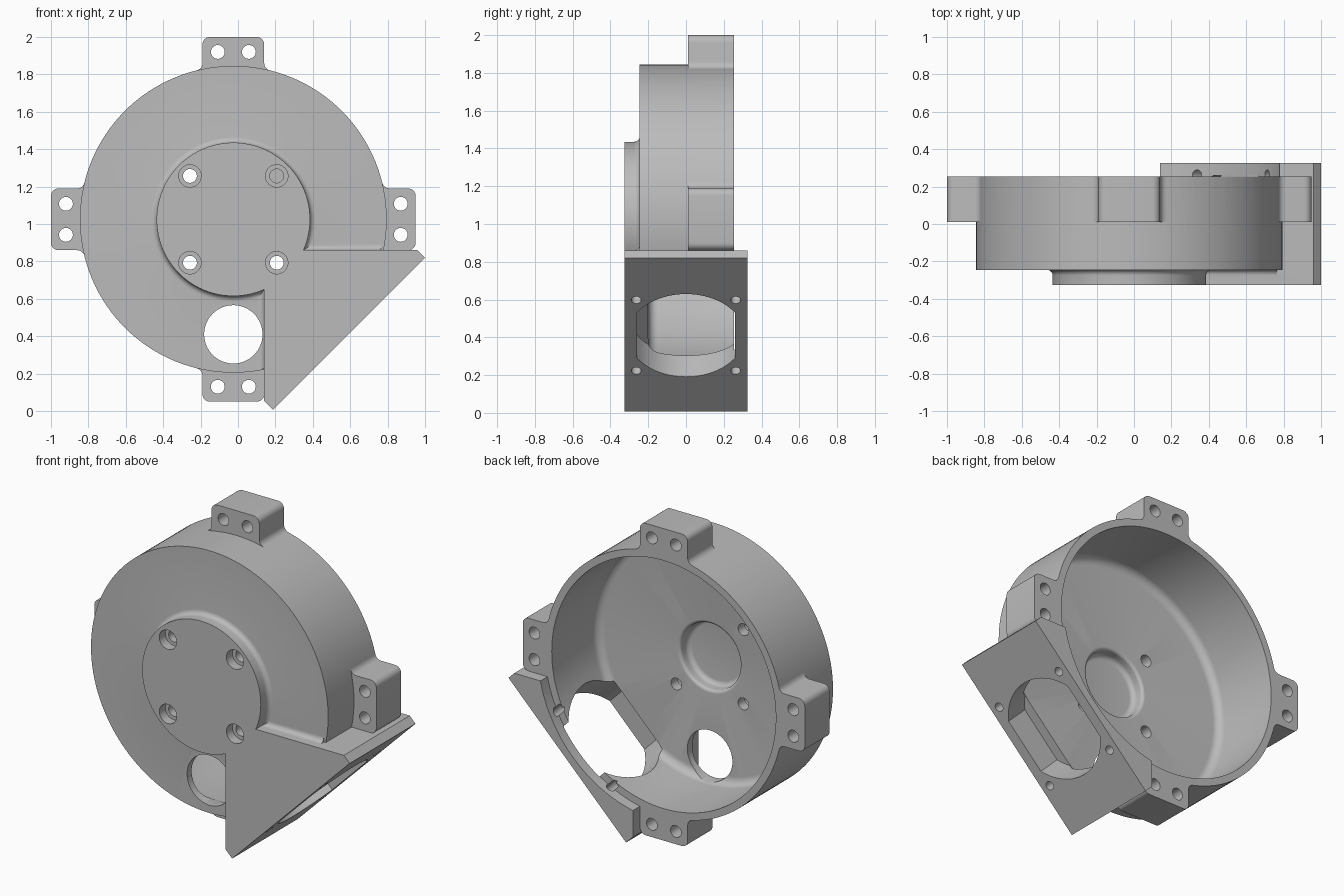
import bpy, bmesh, math
from mathutils import Matrix, Vector

old = bpy.data.objects.get("Cube")
if old:
    bpy.data.objects.remove(old, do_unlink=True)

CX, CZ = -0.025, 1.025          # axis of the round housing
BACK, FRONT, FACE = 0.255, -0.245, -0.325
AXIS = Matrix.Translation((CX, 0, CZ))

grey = bpy.data.materials.new("light_grey")
grey.use_nodes = True
grey.diffuse_color = (0.5, 0.5, 0.5, 1)
grey.node_tree.nodes["Principled BSDF"].inputs["Base Color"].default_value = (0.5, 0.5, 0.5, 1)


def arc(cx, cy, r, a0, a1, n=6):
    """Points of an arc, angles in degrees."""
    angles = [math.radians(a0 + (a1 - a0) * i / n) for i in range(n + 1)]
    return [(cx + r * math.cos(a), cy + r * math.sin(a)) for a in angles]


def finish(bm, name, matrix):
    bmesh.ops.remove_doubles(bm, verts=bm.verts, dist=1e-5)
    bmesh.ops.transform(bm, matrix=matrix, verts=bm.verts)
    bmesh.ops.recalc_face_normals(bm, faces=bm.faces)
    mesh = bpy.data.meshes.new(name)
    bm.to_mesh(mesh)
    bm.free()
    mesh.materials.append(grey)
    obj = bpy.data.objects.new(name, mesh)
    bpy.context.collection.objects.link(obj)
    return obj


def prism(name, points, y0, y1, matrix=Matrix()):
    """Outline in x and z, extruded along y."""
    bm = bmesh.new()
    face = bm.faces.new([bm.verts.new((x, y0, z)) for x, z in points])
    new = bmesh.ops.extrude_face_region(bm, geom=[face])["geom"]
    moved = [v for v in new if isinstance(v, bmesh.types.BMVert)]
    bmesh.ops.translate(bm, verts=moved, vec=(0, y1 - y0, 0))
    return finish(bm, name, matrix)


def lathe(name, profile, matrix=AXIS, steps=128):
    """Profile of (radius, y) turned around the y axis."""
    bm = bmesh.new()
    verts = [bm.verts.new((r, y, 0)) for r, y in profile]
    edges = [bm.edges.new(pair) for pair in zip(verts, verts[1:])]
    bmesh.ops.spin(bm, geom=verts + edges, cent=(0, 0, 0), axis=(0, 1, 0),
                   angle=math.tau, steps=steps)
    return finish(bm, name, matrix)


def rod(name, r, y0, y1, matrix, steps=32):
    return lathe(name, [(0, y0), (r, y0), (r, y1), (0, y1)], matrix, steps)


def combine(target, other, operation):
    mod = target.modifiers.new(operation.lower(), 'BOOLEAN')
    mod.object, mod.operation, mod.solver = other, operation, 'EXACT'
    bpy.context.view_layer.objects.active = target
    bpy.ops.object.modifier_apply(modifier=mod.name)
    bpy.data.objects.remove(other, do_unlink=True)


# Round drum with a raised, filleted front boss
cove = 0.03
housing = lathe("blower_housing",
                [(0, FACE), (0.41, FACE)]
                + arc(0.41 + cove, FRONT - cove, cove, 180, 90)
                + [(0.82, FRONT), (0.82, BACK + 0.005), (0, BACK + 0.005)])

# Outlet block with the slanted mounting flange
outlet = prism("outlet_block", [(0.14, 0.86), (0.14, 0.055), (0.187, 0.008),
                                (1.0, 0.82), (0.96, 0.86)], FACE, -FACE)
combine(housing, outlet, 'UNION')

# Fillets where the block meets the drum's front face
top_cove = [(0.235, 0.85), (0.275, 0.85)] + arc(0.275, 0.89, cove, 270, 180) + [(0.235, 0.89)]
side_cove = [(0.15, 0.235), (0.15, 0.275)] + arc(0.11, 0.275, cove, 0, -90) + [(0.11, 0.235)]
combine(housing, prism("top_fillet", top_cove, 0.3, 0.765,
                       Matrix.Rotation(-math.pi / 2, 4, 'Z')), 'UNION')
combine(housing, prism("side_fillet", side_cove, 0.226, 0.68,
                       Matrix.Rotation(math.pi / 2, 4, 'X')), 'UNION')

# Four rounded lugs around the drum
half, tip, rad, flare = 0.165, 0.975, 0.04, 0.04
base = math.sqrt((0.82 + flare) ** 2 - (half + flare) ** 2)
end = 180 + math.degrees(math.atan2(base, half + flare))
right_side = ([(0.17, 0.785)] + arc(half + flare, base, flare, end, 180)
              + arc(half - rad, tip - rad, rad, 0, 90))
lug_outline = right_side + [(-x, z) for x, z in reversed(right_side)]
turns = [AXIS @ Matrix.Rotation(i * math.pi / 2, 4, 'Y') for i in range(4)]
for turn in turns:
    combine(housing, prism("lug", lug_outline, 0.01, BACK, turn), 'UNION')

# Hollow inside with rounded floor edge and a shallow centre recess
cavity = lathe("cavity",
               [(0, -0.28)] + arc(0.175, -0.25, 0.03, -90, 0)
               + arc(0.225, -0.22, 0.02, 180, 90)
               + arc(0.725, -0.15, 0.05, -90, 0)
               + [(0.775, BACK), (0.821, BACK), (0.821, 0.5), (0, 0.5)])
combine(housing, cavity, 'DIFFERENCE')

# Lug bolt holes
for turn in turns:
    for side in (-1, 1):
        spot = turn @ Matrix.Translation((side * 0.083, 0, 0.895))
        combine(housing, rod("lug_hole", 0.037, -0.1, 0.4, spot), 'DIFFERENCE')

# Counterbored motor screw holes
bore = [(0, -0.4), (0.06, -0.4), (0.06, -0.265), (0.037, -0.265), (0.037, -0.1), (0, -0.1)]
for sx in (-1, 1):
    for sz in (-1, 1):
        spot = AXIS @ Matrix.Translation((sx * 0.232, 0, sz * 0.232))
        combine(housing, lathe("screw_hole", bore, spot, 32), 'DIFFERENCE')

# Round hole in the front wall
combine(housing, rod("front_hole", 0.156, -0.5, -0.1,
                     Matrix.Translation((CX, 0, 0.41)), 64), 'DIFFERENCE')

# Outlet opening and its four screw holes, square to the slanted flange
d = math.sqrt(0.5)
slant = AXIS @ Matrix(((d, d, 0), (0, 0, 1), (d, -d, 0))).to_4x4()
opening = arc(0, 0, 0.31, -57, 57, 20) + arc(0, 0, 0.31, 123, 237, 20)
combine(housing, prism("opening", opening, 0.7, 1.0, slant), 'DIFFERENCE')
for sx in (-1, 1):
    for sz in (-1, 1):
        spot = slant @ Matrix.Translation((sx * 0.265, 0, sz * 0.263))
        combine(housing, rod("flange_hole", 0.026, 0.73, 1.0, spot, 24), 'DIFFERENCE')

# Smooth curved walls, keep machined edges crisp
bpy.ops.object.select_all(action='DESELECT')
housing.select_set(True)
bpy.context.view_layer.objects.active = housing
bpy.ops.object.shade_smooth_by_angle(angle=math.radians(30))
